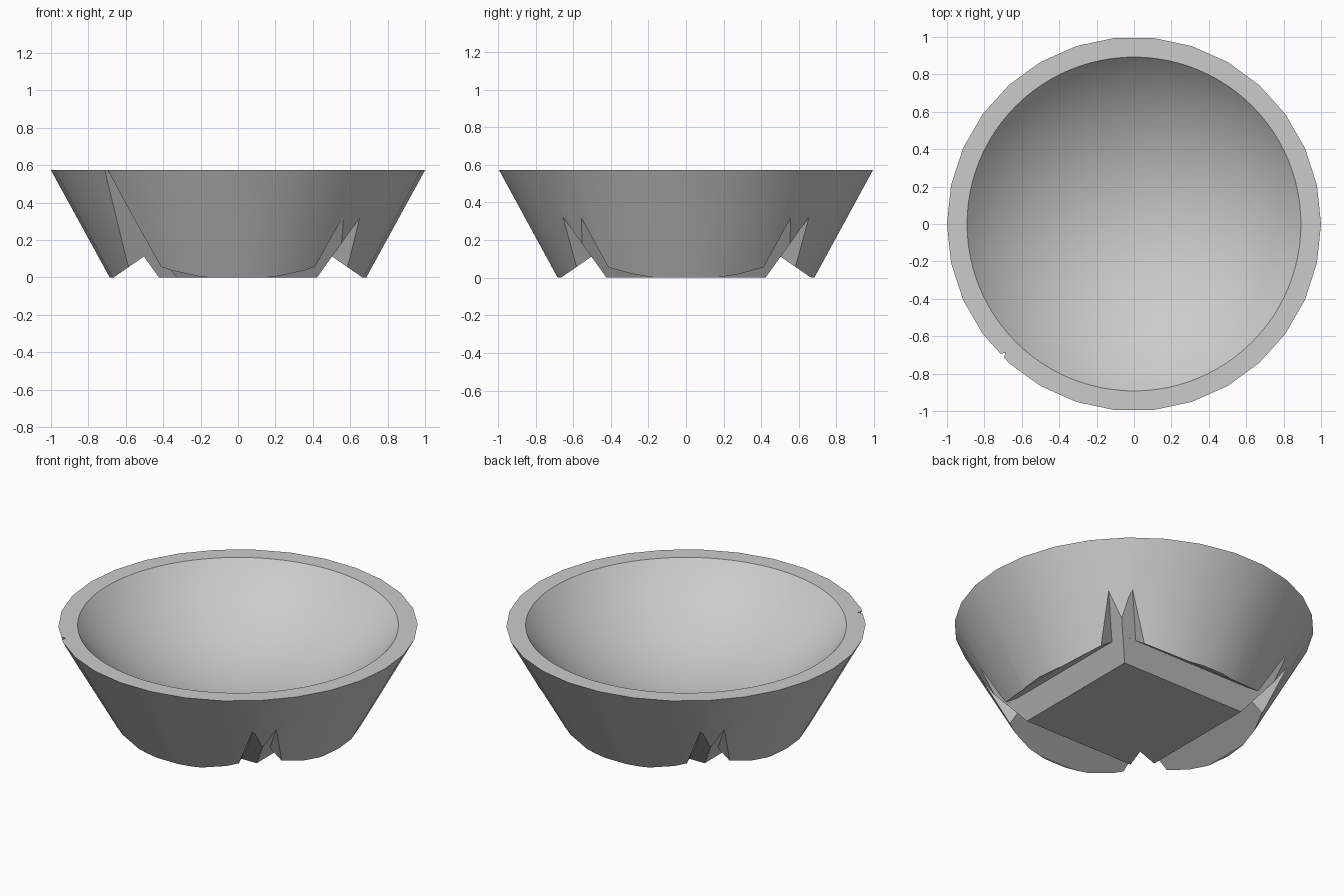
import bpy
import bmesh
from math import sin, cos, tau, radians

HEIGHT = 0.573
RIM, FOOT = 1.0, 0.686          # outer radii at the top and bottom
SLOPE = 0.712                   # outward lean of the square base block
BASE = 0.423                    # half width of the square base
BOWL_R, BOWL_DEPTH = 0.893, 0.4

cube = bpy.data.objects.get("Cube")
if cube:
    bpy.data.objects.remove(cube, do_unlink=True)

grey = bpy.data.materials.new("plain_grey")
grey.use_nodes = True
colour = (0.6, 0.6, 0.6, 1)
grey.diffuse_color = colour
grey.node_tree.nodes["Principled BSDF"].inputs["Base Color"].default_value = colour


def loft(name, start, end):
    """Closed solid between two matching polygons."""
    bm = bmesh.new()
    a = [bm.verts.new(p) for p in start]
    b = [bm.verts.new(p) for p in end]
    bm.faces.new(a)
    bm.faces.new(b)
    for i in range(len(a)):
        j = (i + 1) % len(a)
        bm.faces.new((a[i], a[j], b[j], b[i]))
    bmesh.ops.recalc_face_normals(bm, faces=bm.faces)
    mesh = bpy.data.meshes.new(name)
    bm.to_mesh(mesh)
    bm.free()
    mesh.materials.append(grey)
    obj = bpy.data.objects.new(name, mesh)
    bpy.context.collection.objects.link(obj)
    return obj


def carve(body, cutter):
    """Subtract a cutter, then remove it."""
    cutter.hide_render = True
    mod = body.modifiers.new("carve", 'BOOLEAN')
    mod.operation = 'DIFFERENCE'
    mod.solver = 'EXACT'
    mod.object = cutter
    bpy.context.view_layer.objects.active = body
    bpy.ops.object.modifier_apply(modifier=mod.name)
    bpy.data.objects.remove(cutter, do_unlink=True)


def ring(radius, z, sides=30):
    return [(radius * cos(tau * i / sides), radius * sin(tau * i / sides), z)
            for i in range(sides)]


def block(z):
    return BASE + SLOPE * z


def corner_section(z, sx, sy, open_corner):
    """Plan of a corner slot, splayed outward from the base block."""
    s = block(z) + 0.001
    a = s - 0.146
    near, far, reach = a + 0.052, a + 0.266, s + 0.6
    inner = a if open_corner else s
    pts = [(inner, inner), (near, s), (far, reach),
           (reach, reach), (reach, far), (s, near)]
    return [(sx * x, sy * y, z) for x, y in pts]


# Tapered outer body
bowl = loft("bowl", ring(FOOT, 0), ring(RIM, HEIGHT))

# V grooves along the four sides of the square base
for side in (-1, 1):
    vee = [(block(-0.05), -0.05), (block(0.112), 0.112), (0.737, -0.05)]
    carve(bowl, loft("groove_cutter_y",
                     [(side * r, -1.2, z) for r, z in vee],
                     [(side * r, 1.2, z) for r, z in vee]))
    carve(bowl, loft("groove_cutter_x",
                     [(-1.2, side * r, z) for r, z in vee],
                     [(1.2, side * r, z) for r, z in vee]))

# Slots at the corners, one of them running right through to the rim
for sx in (-1, 1):
    for sy in (-1, 1):
        through = sx < 0 and sy < 0
        carve(bowl, loft("corner_cutter",
                         corner_section(-0.1, sx, sy, through),
                         corner_section(0.7, sx, sy, through)))

# Rounded hollow
radius = (BOWL_R ** 2 + BOWL_DEPTH ** 2) / (2 * BOWL_DEPTH)
bpy.ops.mesh.primitive_uv_sphere_add(
    segments=96, ring_count=64, radius=radius,
    location=(0, 0, HEIGHT - BOWL_DEPTH + radius))
hollow = bpy.context.object
hollow.name = "hollow_cutter"
hollow.data.materials.append(grey)
carve(bowl, hollow)

# Smooth curved surfaces, crisp edges
bpy.ops.object.select_all(action='DESELECT')
bowl.select_set(True)
bpy.context.view_layer.objects.active = bowl
bpy.ops.object.shade_smooth_by_angle(angle=radians(30))
